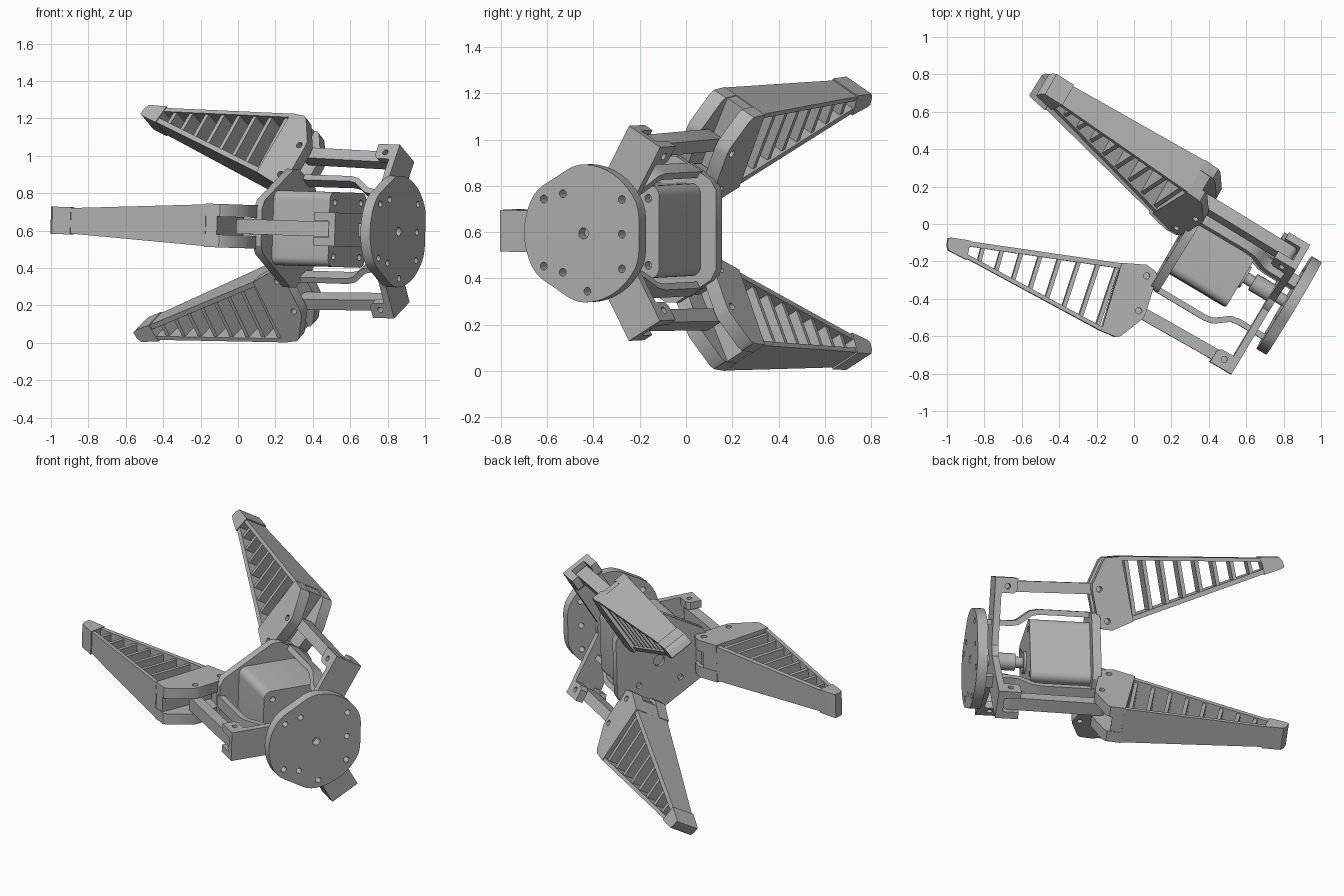
import bpy, bmesh
from math import sin, cos, pi, radians, tau
from mathutils import Matrix, Vector

cube = bpy.data.objects.get("Cube")
if cube:
    bpy.data.objects.remove(cube, do_unlink=True)

grey = bpy.data.materials.new("plain grey")
grey.use_nodes = True
grey.diffuse_color = (0.45, 0.45, 0.45, 1)
grey.node_tree.nodes["Principled BSDF"].inputs["Base Color"].default_value = grey.diffuse_color

# Gripper frame: local x runs along the axis to the fingers, y outward along the first finger
frame = (Matrix.Translation((0.857, -0.442, 0.61)) @ Matrix.Rotation(radians(149.2), 4, 'Z')
         @ Matrix.Rotation(-0.028, 4, 'Y') @ Matrix.Rotation(radians(1), 4, 'X'))
parts = []


def add_object(name, bm):
    bmesh.ops.recalc_face_normals(bm, faces=bm.faces)
    mesh = bpy.data.meshes.new(name)
    bm.to_mesh(mesh)
    bm.free()
    mesh.materials.append(grey)
    ob = bpy.data.objects.new(name, mesh)
    bpy.context.scene.collection.objects.link(ob)
    parts.append(ob)
    return ob


def prism(bm, pts, lo, hi, along='Z', taper=None):
    """Extrude a profile along local z or x, optionally tapering the width."""
    rings = []
    for h in (lo, hi):
        ring = []
        for p, q in pts:
            k = taper(p) if taper else 1
            ring.append(bm.verts.new((p, q, h * k) if along == 'Z' else (h, p, q)))
        rings.append(ring)
    bm.faces.new(rings[0][::-1])
    bm.faces.new(rings[1])
    n = len(pts)
    for i in range(n):
        j = (i + 1) % n
        bm.faces.new((rings[0][i], rings[0][j], rings[1][j], rings[1][i]))


def part(name, *prisms, **kw):
    bm = bmesh.new()
    for args in prisms:
        prism(bm, *args, **kw)
    return add_object(name, bm)


def strip(pts, thick):
    """Outline of a band of constant thickness along a path."""
    pts = [Vector(p) for p in pts]
    left, right = [], []
    for i, p in enumerate(pts):
        d = (pts[min(i + 1, len(pts) - 1)] - pts[max(i - 1, 0)]).normalized()
        side = Vector((-d.y, d.x)) * thick / 2
        left.append(tuple(p + side))
        right.append(tuple(p - side))
    return left + right[::-1]


def circle(r, n=24, c=(0, 0), start=0, sweep=tau):
    return [(c[0] + r * cos(start + sweep * i / n), c[1] + r * sin(start + sweep * i / n))
            for i in range(n)]


def box(x0, x1, y0, y1):
    return [(x0, y0), (x1, y0), (x1, y1), (x0, y1)]


def drill(ob, centres, r, lo, hi, along='Z'):
    cutter = part("cutter", *[(circle(r, 16, c), lo, hi, along) for c in centres])
    mod = ob.modifiers.new("holes", 'BOOLEAN')
    mod.operation, mod.object, mod.solver = 'DIFFERENCE', cutter, 'EXACT'
    deps = bpy.context.evaluated_depsgraph_get()
    ob.data = bpy.data.meshes.new_from_object(ob.evaluated_get(deps))
    ob.modifiers.clear()
    parts.remove(cutter)
    bpy.data.objects.remove(cutter, do_unlink=True)


# Mounting disc with three shallow scallops between the arms
rim = []
for i in range(96):
    a = tau * i / 96
    r = 0.298 - 0.02 * max(0, -cos(3 * a)) ** 2
    rim.append((r * cos(a), r * sin(a)))
disc = part("mounting_disc", (rim, 0, 0.06, 'X'))
bolts = [(p, s * q) for p, q in ((0.104, 0.17), (0.2, 0.145), (-0.193, 0.15)) for s in (1, -1)]
drill(disc, bolts + [(-0.193, 0), (-0.02, -0.25)], 0.017, -0.1, 0.2, 'X')
drill(disc, [(0, 0)], 0.024, -0.1, 0.2, 'X')

# Motor with rounded corners
corners = []
for k, (sy, sz) in enumerate(((1, 1), (-1, 1), (-1, -1), (1, -1))):
    for i in range(7):
        a = pi / 2 * (k + i / 6)
        corners.append((sy * 0.145 + 0.045 * cos(a), sz * 0.155 + 0.045 * sin(a)))
motor = part("motor", (corners, 0.32, 0.68, 'X'))
drill(motor, [(y, z) for y in (-0.135, 0.135) for z in (-0.145, 0.145)], 0.017, 0.25, 0.36, 'X')

# Lead screw and its nut
part("shaft", (circle(0.032), 0.05, 0.34, 'X'))
part("coupler", (circle(0.05), 0.14, 0.26, 'X'))
part("motor_boss", (circle(0.065), 0.305, 0.33, 'X'))

# Three-cornered palm plate, with a short chamfered flat facing each finger
outline = []
for k in range(3):
    a = tau * k / 3
    for r, t in ((0.282, -0.145), (0.308, -0.1), (0.308, 0.1), (0.282, 0.145)):
        outline.append((r * cos(a) - t * sin(a), r * sin(a) + t * cos(a)))
palm = part("palm_plate", (outline, 0.67, 0.72, 'X'))
drill(palm, [(y, z) for y in (-0.13, 0.13) for z in (-0.13, 0.13)], 0.018, 0.7, 0.8, 'X')
drill(palm, [(0, 0)], 0.035, 0.7, 0.8, 'X')

# Sliding spider hub
part("spider_hub", (circle(0.13, 32), 0.108, 0.147, 'X'))

limb = []

# Spider arm and its clevis
limb.append(part("spider_arm", (box(0.108, 0.147, 0, 0.485), -0.09, 0.09)))
lug = [(0.125, 0.395), (0.22, 0.395), (0.24, 0.415), (0.24, 0.485), (0.125, 0.485)]
clevis = part("clevis", (lug, 0.045, 0.09), (lug, -0.09, -0.045))
drill(clevis, [(0.182, 0.435)], 0.016, -0.2, 0.2)
limb.append(clevis)

# Push link with rounded ends
link = (circle(0.032, 10, (0.709, 0.447), -pi / 2, pi * 1.1)
        + circle(0.032, 10, (0.182, 0.435), pi / 2, pi * 1.1))
limb.append(part("push_link", (link, -0.04, 0.04)))

# Bent strut between disc and palm
bend = [(0.04, 0.222), (0.22, 0.222), (0.26, 0.23), (0.3, 0.26), (0.335, 0.286), (0.38, 0.296), (0.69, 0.296)]
limb.append(part("bent_strut", (strip(bend, 0.032), -0.037, 0.037)))

# Palm hinge lug
limb.append(part("hinge_lug", (box(0.69, 0.797, 0.232, 0.302), -0.043, 0.043)))

# Knuckle: two drilled cheeks around a solid core
cheek = [(0.918, 0.273), (0.826, 0.642), (0.741, 0.63), (0.722, 0.612),
         (0.667, 0.471), (0.67, 0.436), (0.719, 0.239), (0.737, 0.22), (0.797, 0.213)]
core = [(0.916, 0.275), (0.827, 0.639), (0.757, 0.629), (0.784, 0.468), (0.827, 0.231)]
knuckle = part("knuckle_cheeks", (cheek, 0.048, 0.116), (cheek, -0.116, -0.048))
drill(knuckle, [(0.768, 0.265), (0.709, 0.447)], 0.017, -0.2, 0.2)
limb += [knuckle, part("knuckle_core", (core, -0.05, 0.05))]


# Finger: tapering walls, cross ribs and a solid tip
def width(x):
    return 0.11 - 0.045 * (x - 0.85) / 0.85


inner = [Vector((0.896, 0.282)), Vector((1.682, 0.608))]
outer = [Vector((0.821, 0.631)), Vector((1.661, 0.667))]
limb.append(part("finger_pad", (strip(inner, 0.028), -1, 1), taper=width))
limb.append(part("finger_back", (strip(outer, 0.022), -1, 1), taper=width))
ribs = []
for i in range(8):
    t = 0.04 + 0.122 * i
    ends = [inner[0].lerp(inner[1], t), outer[0].lerp(outer[1], t)]
    ribs.append((strip(ends, 0.022), -0.88, 0.88))
limb.append(part("finger_ribs", *ribs, taper=width))
tip = [(1.636, 0.684), (1.672, 0.584), (1.767, 0.622), (1.782, 0.634), (1.766, 0.672), (1.746, 0.69)]
limb.append(part("fingertip", (tip, -0.073, 0.073)))

# Repeat the limb three times around the axis
for ob in list(limb):
    for k in (1, 2):
        twin = ob.copy()
        twin.name = f"{ob.name}_{k + 1}"
        bpy.context.scene.collection.objects.link(twin)
        twin.matrix_world = Matrix.Rotation(tau * k / 3, 4, 'X')
        parts.append(twin)

# Stand the gripper in place, centred on the floor
spins = [frame @ ob.matrix_basis for ob in parts]
cloud = [m @ v.co for ob, m in zip(parts, spins) for v in ob.data.vertices]
low = Vector([min(p[i] for p in cloud) for i in range(3)])
high = Vector([max(p[i] for p in cloud) for i in range(3)])
mid = (low + high) / 2
seat = Matrix.Translation((-mid.x, -mid.y, -low.z))
bpy.ops.object.select_all(action='DESELECT')
for ob, m in zip(parts, spins):
    ob.matrix_world = seat @ m
    ob.select_set(True)
bpy.context.view_layer.objects.active = parts[0]
bpy.ops.object.shade_smooth_by_angle(angle=radians(30))
